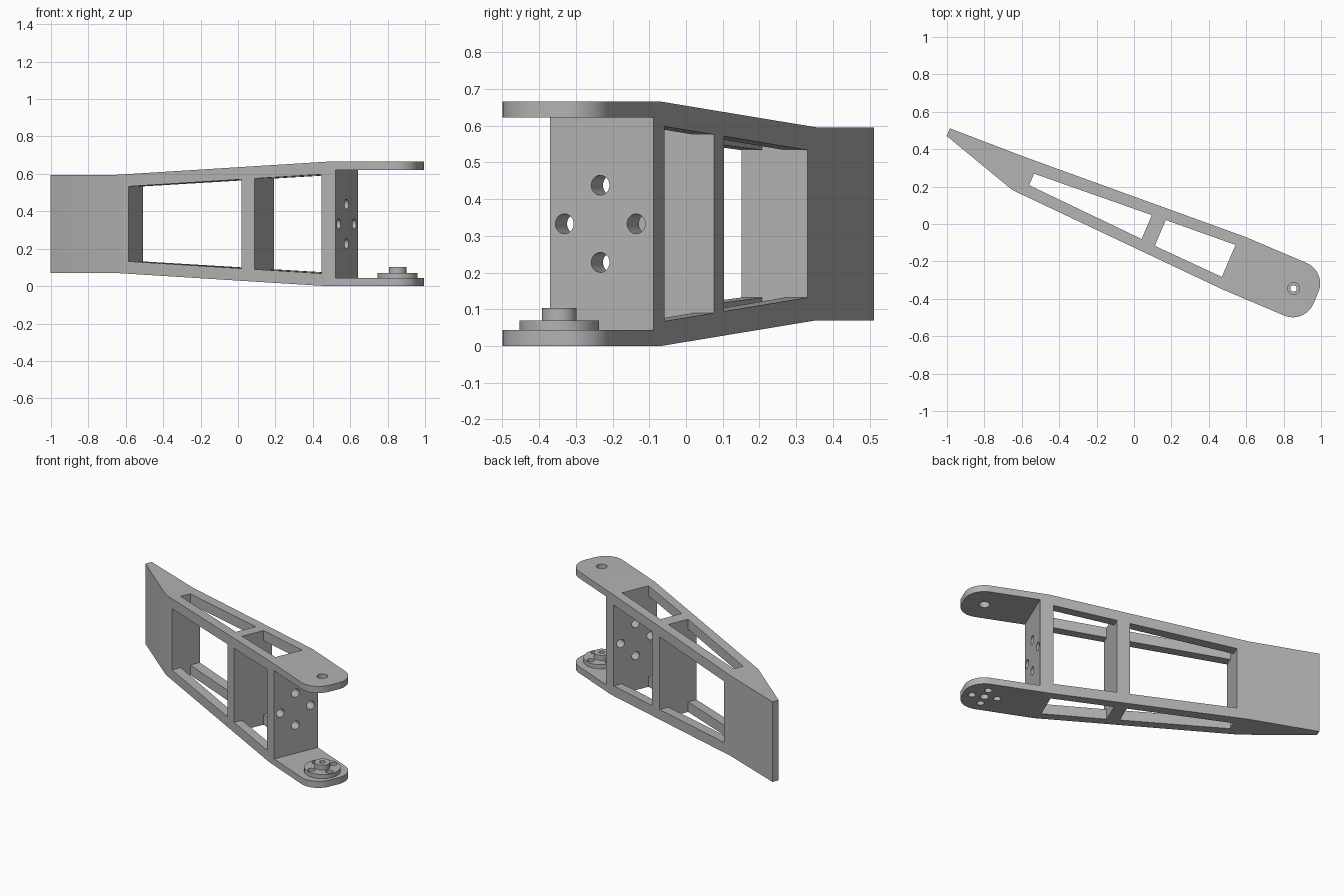
import bpy, bmesh
from math import radians, sin, cos, pi
from mathutils import Matrix, Vector

cube = bpy.data.objects.get("Cube")
if cube:
    bpy.data.objects.remove(cube, do_unlink=True)

TILT = radians(-23)          # the arm runs diagonally across the ground
HEIGHT, MID = 0.665, 0.3325
PIVOT = (0.92, 0.016)        # joint axis in arm coordinates

grey = bpy.data.materials.new("plain grey")
grey.use_nodes = True
GREY = (0.45, 0.45, 0.45, 1)
grey.diffuse_color = GREY
grey.node_tree.nodes["Principled BSDF"].inputs["Base Color"].default_value = GREY


def add(name, bm):
    bmesh.ops.recalc_face_normals(bm, faces=bm.faces)
    mesh = bpy.data.meshes.new(name)
    bm.to_mesh(mesh)
    bm.free()
    mesh.materials.append(grey)
    obj = bpy.data.objects.new(name, mesh)
    bpy.context.collection.objects.link(obj)
    return obj


def prism(name, points, lo, hi, side=False):
    """Extrude a plan outline upward, or a side outline across the arm."""
    bm = bmesh.new()
    place = (lambda a, b: (a, lo, b)) if side else (lambda a, b: (a, b, lo))
    face = bm.faces.new([bm.verts.new(place(a, b)) for a, b in points])
    new = bmesh.ops.extrude_face_region(bm, geom=[face])["geom"]
    shift = Vector((0, hi - lo, 0) if side else (0, 0, hi - lo))
    bmesh.ops.translate(bm, vec=shift, verts=[v for v in new if isinstance(v, bmesh.types.BMVert)])
    return add(name, bm)


def cylinder(name, center, radius, length, along_arm=False):
    bm = bmesh.new()
    turn = Matrix.Rotation(pi / 2 if along_arm else 0, 4, "Y")
    bmesh.ops.create_cone(bm, cap_ends=True, segments=40, radius1=radius, radius2=radius,
                          depth=length, matrix=Matrix.Translation(center) @ turn)
    return add(name, bm)


def combine(obj, other, operation="DIFFERENCE"):
    """Apply a boolean and discard the tool object."""
    mod = obj.modifiers.new("combine", "BOOLEAN")
    mod.operation, mod.object, mod.solver = operation, other, "EXACT"
    graph = bpy.context.evaluated_depsgraph_get()
    mesh = bpy.data.meshes.new_from_object(obj.evaluated_get(graph))
    obj.modifiers.clear()
    obj.data = mesh
    bpy.data.objects.remove(other, do_unlink=True)


def arc(cx, cy, radius, start, end, steps=12):
    angles = [radians(start + (end - start) * i / steps) for i in range(steps + 1)]
    return [(cx + radius * cos(a), cy + radius * sin(a)) for a in angles]


def floor_at(u):
    """Underside height of the tapering arm."""
    return 0.07 * min(1, max(0, (0.572 - u) / 1.242))


def band(u0, u1, inset):
    """Side outline between two stations, inset from top and bottom."""
    a, b = floor_at(u0) + inset, floor_at(u1) + inset
    return [(u0, a), (u1, b), (u1, HEIGHT - b), (u0, HEIGHT - a)]


# arm body: plan outline with rounded end, tapered in side view
outline = [(-1.106, 0.042), (-0.67, -0.087), (0.572, -0.137)]
outline += arc(0.93, -0.017, 0.12, -90, 0) + arc(0.93, 0.049, 0.12, 0, 90)
outline += [(0.572, 0.169), (-0.67, 0.102), (-1.106, 0.086)]
body = prism("arm_body", outline, -0.1, 0.8)
taper = [(u, floor_at(u)) for u in (-1.3, -0.67, 0.572, 1.3)]
taper += [(u, HEIGHT - z) for u, z in reversed(taper)]
combine(body, prism("taper", taper, -1, 1, side=True), "INTERSECT")

# side windows and the fork gap
for u0, u1 in ((-0.597, 0.069), (0.148, 0.543)):
    combine(body, prism("window", band(u0, u1, 0.066), -1, 1, side=True))
combine(body, prism("gap", band(0.625, 1.3, 0.043), -1, 1, side=True))

# openings through the top and bottom plates
for u0, u1, a0, b0, a1, b1 in ((-0.597, 0.069, -0.028, 0.039, -0.058, 0.081),
                               (0.148, 0.543, -0.064, 0.086, -0.077, 0.109)):
    combine(body, prism("opening", [(u0, a0), (u1, a1), (u1, b1), (u0, b0)], -1, 1))

# four bolt holes in the upright web
for dv, dz in ((1, 0), (-1, 0), (0, 1), (0, -1)):
    center = (0.585, 0.012 + 0.106 * dv, MID + 0.105 * dz)
    combine(body, cylinder("bolt_hole", center, 0.027, 0.16, along_arm=True))

# pivot holes in both fork plates
combine(body, cylinder("pivot_hole", (*PIVOT, HEIGHT), 0.032, 0.2))
combine(body, cylinder("pivot_hole", (*PIVOT, 0), 0.026, 0.2))

# stepped hub on the lower fork plate
hub = cylinder("pivot_hub", (*PIVOT, 0.0565), 0.108, 0.027)
combine(hub, cylinder("boss", (*PIVOT, 0.08), 0.047, 0.046), "UNION")
combine(hub, cylinder("shaft_hole", (*PIVOT, 0.08), 0.017, 0.2))

# four screw holes through hub and plate
for dx, dy in ((1, 0), (-1, 0), (0, 1), (0, -1)):
    center = (PIVOT[0] + 0.077 * dx, PIVOT[1] + 0.077 * dy, 0.04)
    for part in (body, hub):
        combine(part, cylinder("screw_hole", center, 0.022, 0.2))

# turn into place, smooth the round surfaces only
bpy.ops.object.select_all(action="DESELECT")
for part in (body, hub):
    part.rotation_euler.z = TILT
    part.select_set(True)
    bpy.context.view_layer.objects.active = part
bpy.ops.object.shade_smooth_by_angle(angle=radians(25))
